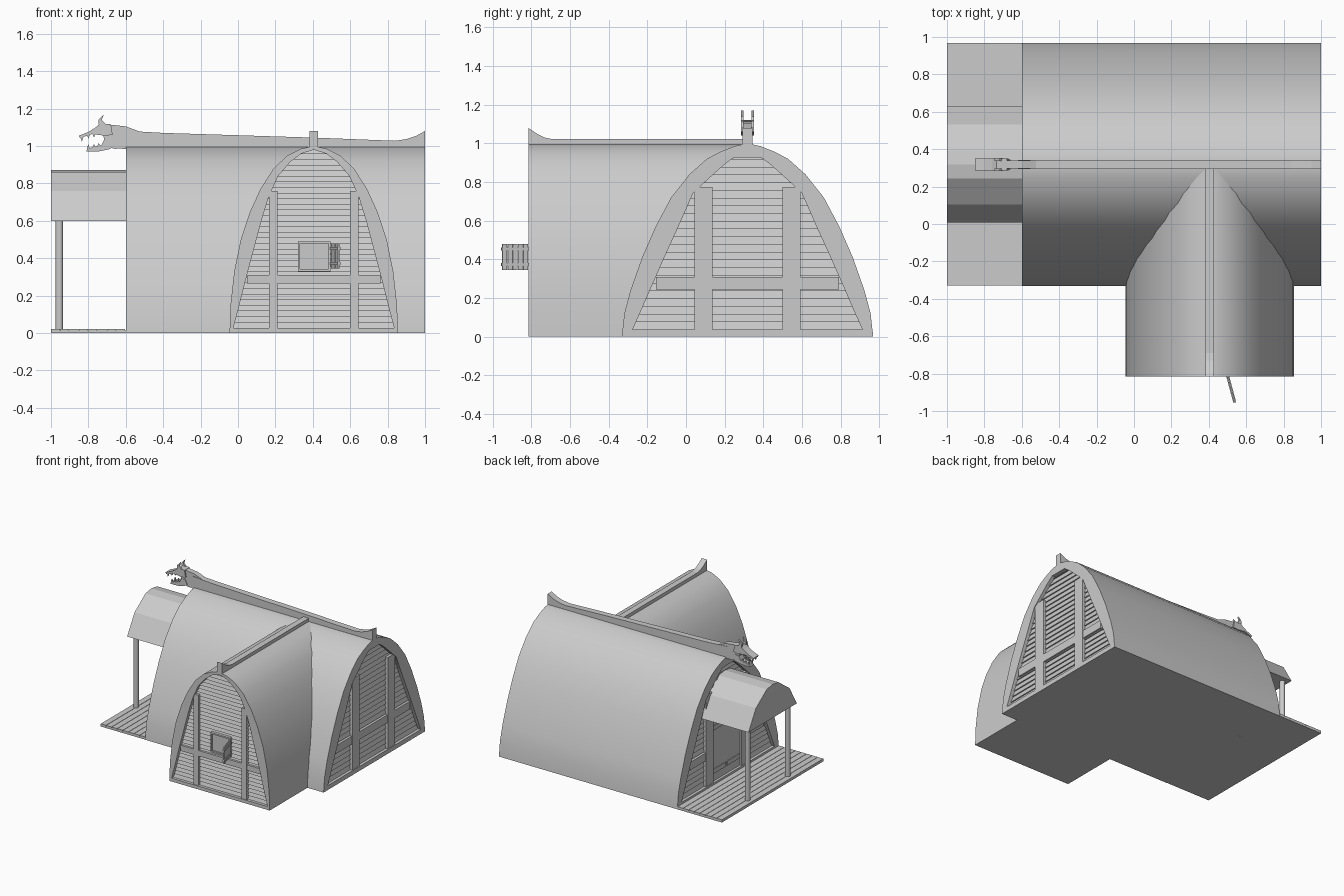
import bpy, bmesh, math
from mathutils import Vector

if "Cube" in bpy.data.objects:
    bpy.data.objects.remove(bpy.data.objects["Cube"])

# half profiles (half width, height): roof outline and gable opening, base to apex
MAIN_OUT = [(.65, 0), (.637, .12), (.605, .24), (.545, .41), (.475, .57), (.395, .72),
            (.3, .84), (.21, .92), (.14, .957), (.07, .985), (0, 1)]
MAIN_IN = [(.595, .036), (.557, .12), (.505, .24), (.43, .41), (.357, .57), (.28, .745),
           (.22, .80), (.165, .85), (.12, .89), (.07, .927), (0, .927)]
WING_OUT = [(.45, 0), (.445, .15), (.425, .33), (.39, .5), (.34, .65), (.285, .77),
            (.215, .88), (.14, .95), (.07, .985), (0, 1)]
WING_IN = [(.43, .027), (.40, .14), (.365, .28), (.32, .45), (.28, .6), (.24, .73),
           (.19, .84), (.125, .915), (.065, .96), (0, .98)]
CY, CX = .318, .405


# gable frames: u across, d depth inward, z up
def east(u, d, z): return (1 - d, CY + u, z)
def west(u, d, z): return (-.6 + d, CY + u, z)
def south(u, d, z): return (CX + u, -.815 + d, z)
def side_on(u, d, z): return (u, CY + d, z)      # outline in x,z
def wing_side(u, d, z): return (CX + d, u, z)    # outline in y,z


def full(half):
    return half + [(-u, z) for u, z in reversed(half[:-1])]


def finish(bm, name, smooth=False):
    bmesh.ops.recalc_face_normals(bm, faces=bm.faces)
    me = bpy.data.meshes.new(name)
    bm.to_mesh(me)
    bm.free()
    ob = bpy.data.objects.new(name, me)
    bpy.context.collection.objects.link(ob)
    if smooth:
        bpy.ops.object.select_all(action='DESELECT')
        ob.select_set(True)
        bpy.context.view_layer.objects.active = ob
        bpy.ops.object.shade_smooth_by_angle(angle=math.radians(32))
    return ob


def add_prism(bm, pts, d0, d1, fn):
    a = [bm.verts.new(fn(u, d0, z)) for u, z in pts]
    b = [bm.verts.new(fn(u, d1, z)) for u, z in pts]
    n = len(pts)
    bm.faces.new(a)
    bm.faces.new(b[::-1])
    for i in range(n):
        bm.faces.new((a[i], b[i], b[(i + 1) % n], a[(i + 1) % n]))


def prism(name, pts, d0, d1, fn, smooth=False):
    bm = bmesh.new()
    add_prism(bm, pts, d0, d1, fn)
    return finish(bm, name, smooth)


def rect(u0, u1, z0, z1):
    return [(u0, z0), (u1, z0), (u1, z1), (u0, z1)]


def rects(name, items, d0, d1, fn):
    bm = bmesh.new()
    for r in items:
        add_prism(bm, rect(*r), d0, d1, fn)
    return finish(bm, name)


def width_at(half, z):
    for (u0, z0), (u1, z1) in zip(half, half[1:]):
        if z0 <= z <= z1 and z1 > z0:
            return u0 + (u1 - u0) * (z - z0) / (z1 - z0)
    return half[0][0] if z < half[0][1] else .04


def gable(name, outer, inner, fn, post, bar, pw, depth=.035, pitch=.04, door=0):
    # arched rim around the opening
    bm = bmesh.new()
    o, i = full(outer), full(inner)
    rings = [[bm.verts.new(fn(u, d, z)) for u, z in p]
             for p, d in ((o, 0), (i, 0), (i, depth), (o, depth))]
    n = len(o)
    for a, b in zip(rings, rings[1:] + rings[:1]):
        for k in range(n):
            bm.faces.new((a[k], a[(k + 1) % n], b[(k + 1) % n], b[k]))
    finish(bm, name + "_arch_rim", True)
    # overlapping wall planks
    bm = bmesh.new()
    z, top = inner[0][1], inner[-1][1]
    while z < top - .005:
        z1 = min(z + pitch, top)
        w = width_at(inner, z) + .006
        spans = [(-w, w)] if not door or z > .6 else [(-w, -post), (post, w)]
        w1 = width_at(inner, z1) + .006
        for s0, s1 in spans:
            t0, t1 = max(s0, -w1), min(s1, w1)
            q = [fn(s0, depth - .012, z), fn(s1, depth - .012, z),
                 fn(t1, depth - .002, z1), fn(t0, depth - .002, z1),
                 fn(s0, depth + .004, z), fn(s1, depth + .004, z),
                 fn(t1, depth + .004, z1), fn(t0, depth + .004, z1)]
            v = [bm.verts.new(p) for p in q]
            for f in ((0, 1, 2, 3), (7, 6, 5, 4), (0, 4, 5, 1), (1, 5, 6, 2), (2, 6, 7, 3), (3, 7, 4, 0)):
                bm.faces.new([v[k] for k in f])
        z = z1
    finish(bm, name + "_wall_planks")
    # timber posts and crossbar
    ph = [z for u, z in inner if u >= post][-1] + .03
    wb = width_at(inner, bar[1])
    items = [(s * post - pw / 2, s * post + pw / 2, inner[0][1] - .01, ph) for s in (-1, 1)]
    rects(name + "_posts", items, .006, depth, fn)
    spans = [(-wb, wb)] if not door else [(-wb, -post), (post, wb)]
    rects(name + "_crossbar", [(a, b, bar[0], bar[1]) for a, b in spans], .01, depth, fn)


# roofs with closed bodies
prism("main_hall_roof", full(MAIN_OUT), .035, 1.565, east, True)
prism("wing_roof", full(WING_OUT), .035, .815 + CY, south, True)

gable("east_gable", MAIN_OUT, MAIN_IN, east, .227, (.245, .31), .093)
gable("west_gable", MAIN_OUT, MAIN_IN, west, .227, (.245, .31), .093, door=1)
gable("wing_gable", WING_OUT, WING_IN, south, .217, (.265, .31), .045, pitch=.03)

# entrance doors
rects("door_boards", [(-.18 + k * .045, -.139 + k * .045, .025, .58) for k in range(8)], .02, .034, west)
rects("door_battens", [(s - .08, s + .08, z, z + .035) for s in (-.09, .09) for z in (.1, .45)], .013, .022, west)
rects("door_lintel", [(-.2, .2, .58, .63)], .006, .035, west)

# wing window and open shutter
rects("window_panel", [(-.085, .09, .33, .49)], .017, .03, south)
rects("window_frame", [(-.085, .09, .33, .342), (-.085, .09, .478, .49),
                       (-.085, -.073, .33, .49), (.078, .09, .33, .49)], .004, .03, south)
hinge, out = Vector((.5, -.81, 0)), Vector((.26, -.966, 0)).normalized()
nrm = Vector((-out.y, out.x, 0))
def leaf(u, d, z): return hinge + out * u + nrm * d + Vector((0, 0, z))
rects("shutter_boards", [(.008 + k * .028, .033 + k * .028, .345, .48) for k in range(5)], -.004, .004, leaf)
rects("shutter_battens", [(0, .15, z, z + .016) for z in (.365, .445)], -.008, .008, leaf)

# porch deck
rects("porch_deck", [(-1, -.6, 0, .014)], -.648, .65, side_on)
rects("porch_boards", [(-1 + k * .05, -.953 + k * .05, .01, .022) for k in range(8)], -.648, .65, side_on)
# porch roof
prism("porch_roof", full([(.31, .6), (.215, .76), (.075, .86), (0, .872)]), -.4, .03, west)
# porch posts
for name, y in (("front", .06), ("back", .575)):
    bm = bmesh.new()
    bmesh.ops.create_cone(bm, cap_ends=True, segments=16, radius1=.02, radius2=.02, depth=.6)
    bmesh.ops.translate(bm, verts=bm.verts, vec=(-.955, y, .31))
    finish(bm, "porch_post_" + name, True)

# ridge beams with upturned ends
prism("main_ridge_beam", [(-.62, .985), (1, .985), (1, 1.08), (.95, 1.053), (.9, 1.037), (.84, 1.028),
                          (.4, 1.045), (-.4, 1.07), (-.525, 1.077), (-.62, 1.085)], -.025, .025, side_on)
prism("wing_ridge_beam", [(CY, .985), (-.815, .985), (-.815, 1.08), (-.77, 1.05), (-.73, 1.03),
                          (-.69, 1.022), (CY, 1.022)], -.024, .024, wing_side)

# carved beast head
prism("beast_neck", [(-.525, 1.077), (-.6, 1.105), (-.69, 1.115), (-.72, 1.06), (-.71, 1.0),
                     (-.66, .985), (-.6, .987), (-.525, .99)], -.022, .022, side_on)
prism("beast_upper_jaw", [(-.68, 1.116), (-.735, 1.122), (-.76, 1.1), (-.80, 1.075), (-.85, 1.055),
                          (-.845, 1.042), (-.78, 1.064), (-.71, 1.055), (-.67, 1.06)], -.033, .033, side_on)
prism("beast_lower_jaw", [(-.68, 1.04), (-.715, 1.035), (-.73, 1.005), (-.805, .987), (-.812, .97),
                          (-.74, .972), (-.69, .982), (-.66, 1.0)], -.026, .026, side_on)
bm = bmesh.new()
for s in (-1, 1):
    d0, d1 = sorted((s * .02, s * .034))
    # horns
    add_prism(bm, [(-.7, 1.11), (-.745, 1.115), (-.745, 1.14), (-.717, 1.17), (-.728, 1.14), (-.715, 1.125)], d0, d1, side_on)
    # fangs
    d0, d1 = sorted((s * .014, s * .025))
    for x, z, h in ((-.835, 1.05, -.028), (-.80, 1.06, -.02), (-.77, 1.066, -.02),
                    (-.80, .984, .025), (-.77, .992, .018), (-.745, .998, .018)):
        add_prism(bm, [(x - .009, z), (x + .009, z), (x, z + h)], d0, d1, side_on)
finish(bm, "beast_horns_and_teeth")
